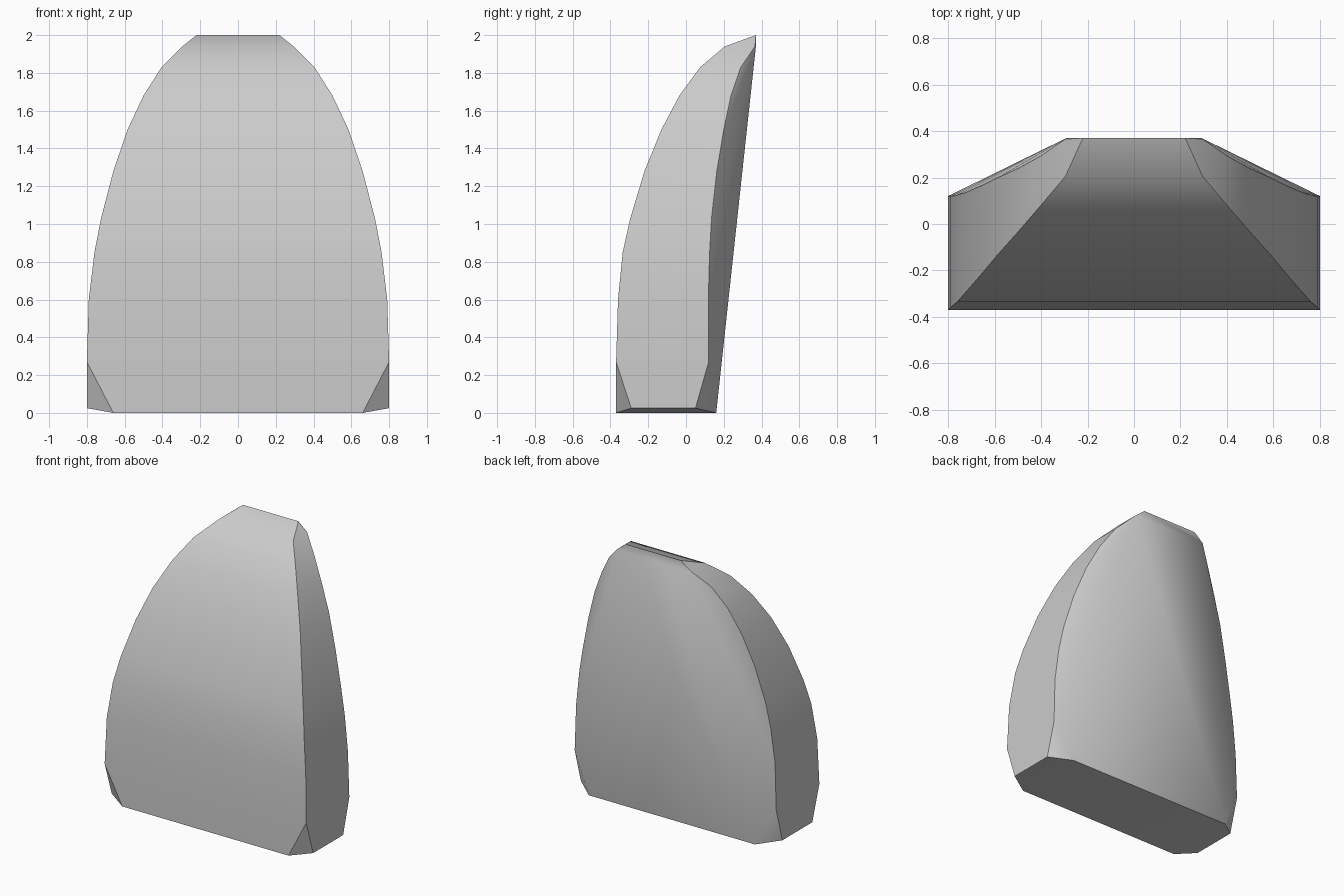
import bpy, bmesh, math

cube = bpy.data.objects.get("Cube")
if cube:
    bpy.data.objects.remove(cube, do_unlink=True)

# Flat grey
grey = bpy.data.materials.new("plain grey")
colour = (0.6, 0.6, 0.6, 1)
grey.diffuse_color = colour
grey.use_nodes = True
grey.node_tree.nodes["Principled BSDF"].inputs["Base Color"].default_value = colour

# Side wall profile: height, half width, front y, rear y
profile = [
    (0.27, 0.80, -0.37, 0.12),
    (0.60, 0.79, -0.36, 0.118),
    (0.85, 0.76, -0.335, 0.125),
    (1.03, 0.725, -0.295, 0.135),
    (1.28, 0.66, -0.22, 0.163),
    (1.50, 0.585, -0.13, 0.20),
    (1.68, 0.50, -0.035, 0.238),
    (1.83, 0.405, 0.075, 0.29),
    (1.94, 0.295, 0.205, 0.365),
]
points = []
for z, x, front, rear in profile:
    points += [(x, front, z), (x, rear, z)]

# Top edge, upper rear corner and clipped base corners
points += [(0.22, 0.37, 2.0), (0.29, 0.37, 1.94),
           (0.66, -0.37, 0), (0.80, -0.29, 0.025),
           (0.80, 0.05, 0.025), (0.66, 0.16, 0)]

# Faceted convex shell over the mirrored points
bm = bmesh.new()
for x, y, z in points:
    for side in (-1, 1):
        bm.verts.new((side * x, y, z))
hull = bmesh.ops.convex_hull(bm, input=bm.verts[:])
loose = {g for g in hull["geom_interior"] + hull["geom_unused"]
         if isinstance(g, bmesh.types.BMVert)}
bmesh.ops.delete(bm, geom=list(loose), context="VERTS")
bmesh.ops.dissolve_limit(bm, angle_limit=math.radians(0.5),
                         verts=bm.verts[:], edges=bm.edges[:])
bmesh.ops.recalc_face_normals(bm, faces=bm.faces[:])

mesh = bpy.data.meshes.new("curved_block")
bm.to_mesh(mesh)
bm.free()
mesh.materials.append(grey)
block = bpy.data.objects.new("curved_block", mesh)
bpy.context.collection.objects.link(block)

# Soft curved front and rear, crisp outer edges
bpy.ops.object.select_all(action="DESELECT")
block.select_set(True)
bpy.context.view_layer.objects.active = block
bpy.ops.object.shade_smooth_by_angle(angle=math.radians(30))
